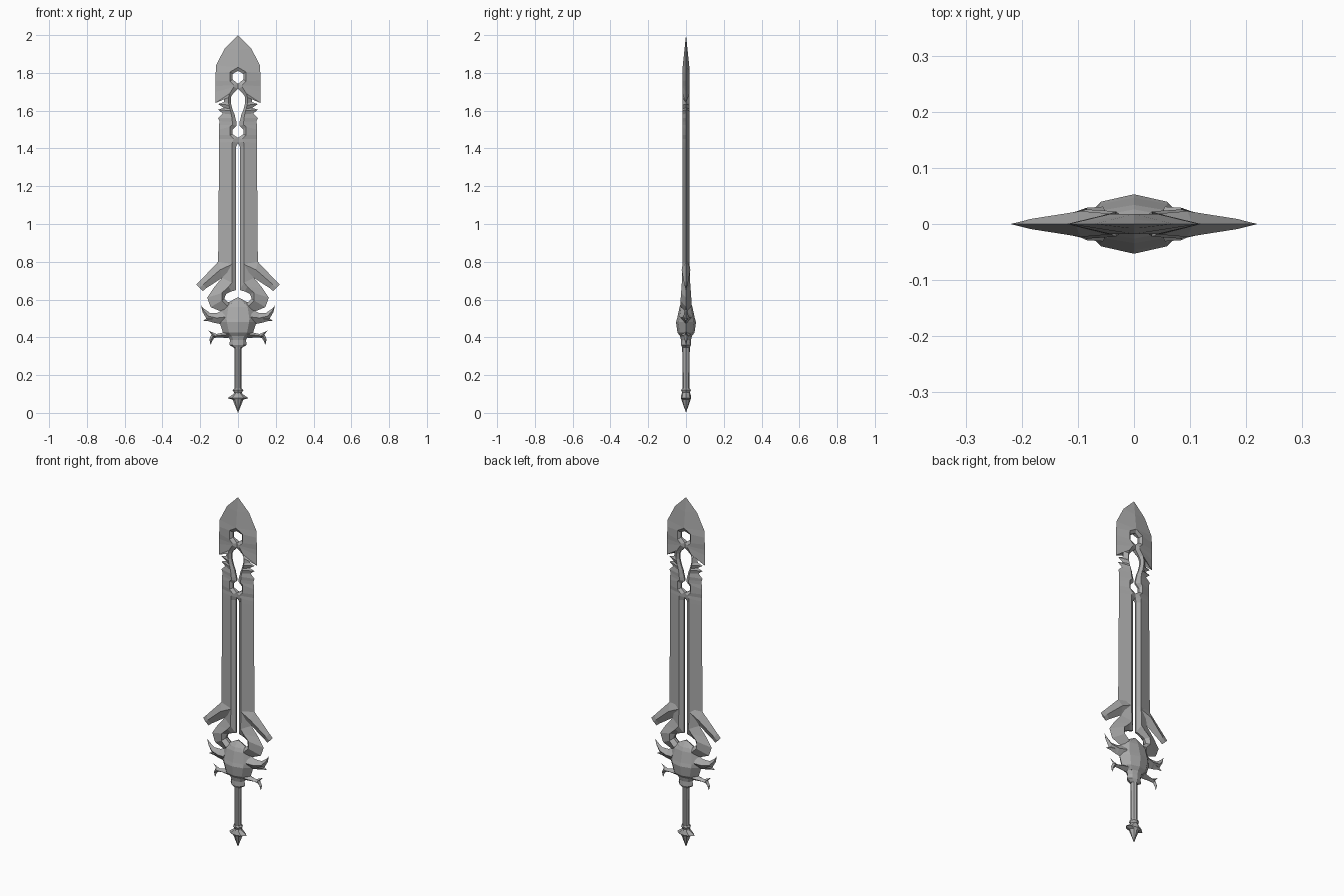
import bpy
import bmesh
from mathutils import Vector

cube = bpy.data.objects.get("Cube")
if cube:
    bpy.data.objects.remove(cube, do_unlink=True)

STEEL = (0.40, 0.40, 0.40, 1.0)
steel = bpy.data.materials.new("grey_steel")
steel.use_nodes = True
steel.diffuse_color = STEEL
steel.node_tree.nodes["Principled BSDF"].inputs["Base Color"].default_value = STEEL


def loft(name, rings, mirrored=False):
    """Skin a list of equal-sized point rings, cap the ends, optionally mirror in x."""
    bm = bmesh.new()
    loops = [[bm.verts.new(point) for point in ring] for ring in rings]
    count = len(rings[0])
    for lower, upper in zip(loops, loops[1:]):
        for i in range(count):
            j = (i + 1) % count
            bm.faces.new((lower[i], lower[j], upper[j], upper[i]))
    bm.faces.new(loops[0])
    bm.faces.new(loops[-1])
    if mirrored:
        # Walls lying on the mirror plane would end up inside the solid
        inner = [f for f in bm.faces if all(abs(v.co.x) < 1e-5 for v in f.verts)]
        bmesh.ops.delete(bm, geom=inner, context='FACES_ONLY')
        geom = bm.verts[:] + bm.edges[:] + bm.faces[:]
        bmesh.ops.mirror(bm, geom=geom, axis='X', merge_dist=1e-5)
    bmesh.ops.remove_doubles(bm, verts=bm.verts[:], dist=1e-5)
    bmesh.ops.dissolve_degenerate(bm, edges=bm.edges[:], dist=1e-5)
    bmesh.ops.recalc_face_normals(bm, faces=bm.faces[:])
    mesh = bpy.data.meshes.new(name)
    bm.to_mesh(mesh)
    bm.free()
    mesh.materials.append(steel)
    obj = bpy.data.objects.new(name, mesh)
    bpy.context.collection.objects.link(obj)
    return obj


def blade_depth(z):
    """Half thickness of the blade ridge: thin at the tip, thicker at the base."""
    if z > 0.75:
        return 0.018 * min(1, (2 - z) / 0.17)
    return 0.018 + (0.75 - z) * 0.07


def blade_ring(row):
    """Cross-section from the cutting edge over the ridge to the inner slot."""
    edge_x, edge_z, ridge_x, ridge_z, slot_x, slot_z = row
    t = blade_depth(ridge_z)
    s = t * (0.6 if slot_x == 0 else 0.25)
    return [(edge_x, 0, edge_z), (ridge_x, t, ridge_z), (slot_x, s, slot_z),
            (slot_x, -s, slot_z), (ridge_x, -t, ridge_z)]


def blade_rows(edge, ridge, slot):
    return [blade_ring(e + r + s) for e, r, s in zip(edge, ridge, slot)]


# Blade head: point, round hole, barbs, teardrop hole and serrations
head = blade_rows(
    edge=[(0, 2), (.07, 1.93), (.116, 1.84), (.118, 1.8), (.119, 1.76),
          (.12, 1.73), (.12, 1.7), (.12, 1.64), (.07, 1.685), (.075, 1.645),
          (.105, 1.635), (.075, 1.615), (.105, 1.605), (.08, 1.585),
          (.105, 1.56), (.098, 1.545)],
    ridge=[(0, 2), (0, 1.92), (0, 1.83), (.042, 1.805), (.042, 1.755),
           (.022, 1.735), (.022, 1.725), (.045, 1.69), (.05, 1.67), (.05, 1.64),
           (.048, 1.63), (.044, 1.61), (.04, 1.6), (.035, 1.58),
           (.032, 1.56), (.03, 1.54)],
    slot=[(0, 2), (0, 1.91), (0, 1.81), (.028, 1.795), (.028, 1.765),
          (0, 1.742), (0, 1.715), (.03, 1.685), (.038, 1.67), (.038, 1.64),
          (.035, 1.63), (.03, 1.61), (.025, 1.595), (.018, 1.58),
          (.014, 1.56), (.008, 1.54)])

# Blade body: small hole, long slot and the rounded base around the guard
body = blade_rows(
    edge=[(.1, 1.525), (.1, 1.5), (.1, 1.47), (.1, 1.45), (.1, 1.43),
          (.1, 1.41), (.105, .8), (.085, .715), (.13, .66), (.163, .61),
          (.145, .56), (.085, .535)],
    ridge=[(.03, 1.525), (.042, 1.515), (.042, 1.47), (.022, 1.45),
           (.03, 1.435), (.032, 1.41), (.032, .8), (.032, .69), (.05, .668),
           (.085, .635), (.085, .595), (.055, .565)],
    slot=[(.007, 1.52), (.028, 1.5), (.028, 1.475), (0, 1.456),
          (0, 1.43), (.01, 1.41), (.01, .8), (.01, .65), (.035, .643),
          (.063, .63), (.073, .605), (.045, .58)])
loft("blade", head + body, mirrored=True)


def fin(name, rows):
    """Pair of diamond-section fins; rows hold upper point, lower point, half depth."""
    rings = []
    for top, bottom, t in rows:
        a = Vector((top[0], 0, top[1]))
        b = Vector((bottom[0], 0, bottom[1]))
        mid = (a + b) / 2
        side = Vector((0, t, 0))
        rings.append([a, mid + side, b, mid - side])
    return loft(name, rings, mirrored=True)


# Swept side wings with blunt ends
fin("side_wings", [((.04, .84), (.03, .73), .018),
                   ((.105, .8), (.085, .715), .023),
                   ((.2, .7), (.168, .66), .009),
                   ((.22, .68), (.186, .645), .004)])

# Curved claws above and below the guard
fin("upper_claws", [((.07, .55), (.07, .465), .03),
                    ((.11, .53), (.115, .475), .02),
                    ((.15, .53), (.165, .495), .013),
                    ((.18, .552), (.188, .535), .007),
                    ((.195, .568), (.195, .568), 0)])
fin("upper_barbs", [((.13, .52), (.12, .475), .013),
                    ((.16, .505), (.155, .485), .008),
                    ((.185, .487), (.185, .487), 0)])
fin("lower_claws", [((.05, .435), (.05, .395), .025),
                    ((.1, .42), (.1, .4), .016),
                    ((.14, .415), (.125, .397), .011),
                    ((.152, .39), (.135, .385), .008),
                    ((.145, .36), (.145, .36), 0)])
fin("lower_spurs", [((.115, .418), (.125, .395), .01),
                    ((.155, .435), (.155, .435), 0)])


def column(name, rows):
    """Eight-sided upright solid; rows hold height, half width and half depth."""
    corners = [(1, 0), (.6, .75), (0, 1), (-.6, .75),
               (-1, 0), (-.6, -.75), (0, -1), (.6, -.75)]
    return loft(name, [[(w * x, d * y, z) for x, y in corners] for z, w, d in rows])


# Domed guard, collar, grip and spiked pommel
column("guard", [(.61, .005, .008), (.58, .06, .026), (.56, .085, .034),
                 (.5, .1, .047), (.48, .098, .053), (.425, .08, .045),
                 (.405, .055, .03)])
column("collar", [(.42, .06, .035), (.385, .042, .026), (.36, .046, .027),
                  (.345, .022, .02)])
column("grip", [(.36, .02, .02), (.11, .018, .019)])
column("pommel", [(.128, .022, .022), (.12, .028, .026), (.108, .02, .02),
                  (.1, .024, .024), (.078, .055, .028), (.07, .028, .024),
                  (0, 0, 0)])
